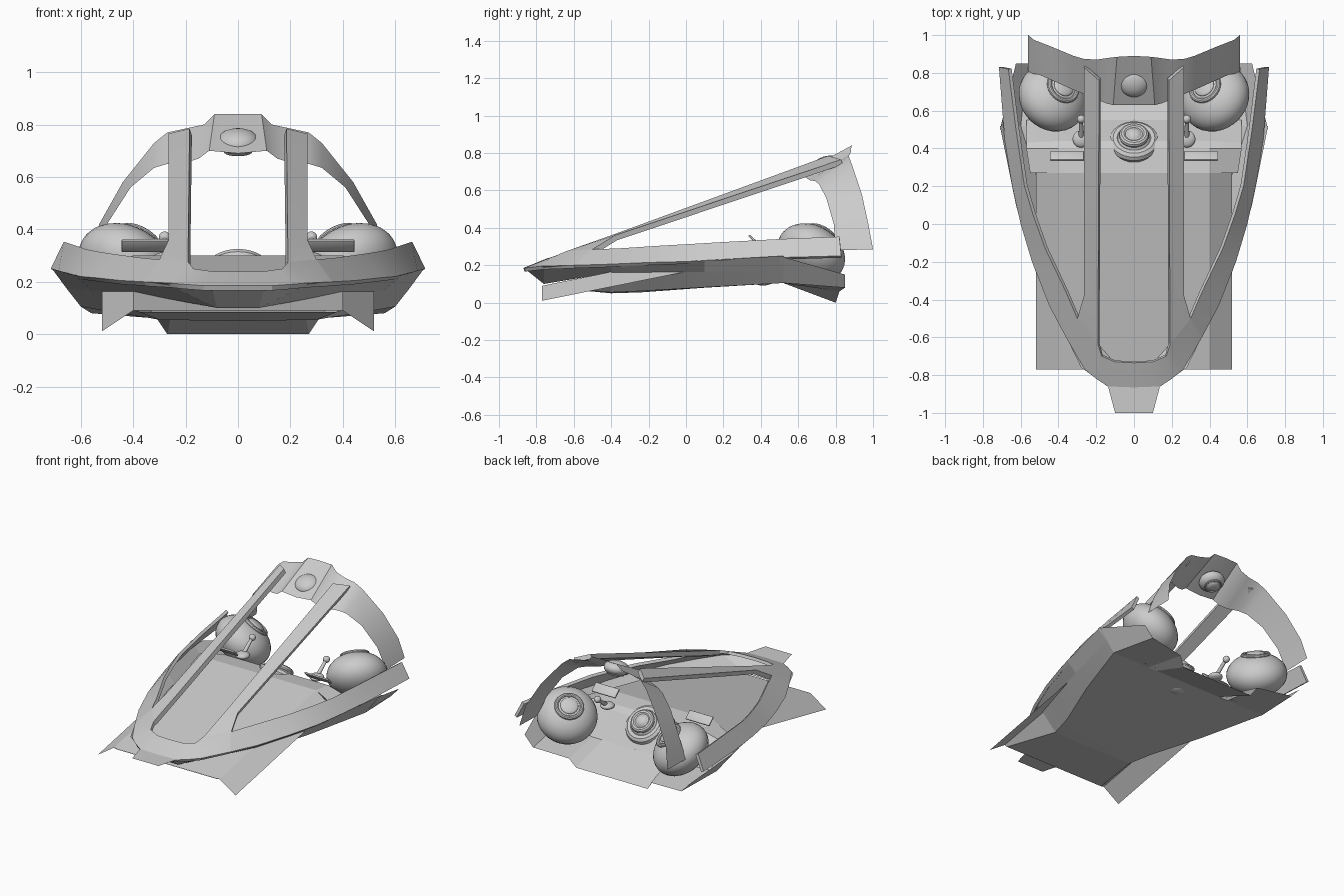
import bpy, bmesh
from mathutils import Vector

if "Cube" in bpy.data.objects:
    bpy.data.objects.remove(bpy.data.objects["Cube"], do_unlink=True)

grey = bpy.data.materials.new("light_grey")
grey.use_nodes = True
COLOUR = (0.6, 0.6, 0.6, 1)
grey.diffuse_color = COLOUR
grey.node_tree.nodes["Principled BSDF"].inputs["Base Color"].default_value = COLOUR


def finish(obj, name, angle=0.6):
    """Name, colour and shade one part, with its modifiers applied first."""
    obj.name = obj.data.name = name
    obj.data.materials.clear()
    obj.data.materials.append(grey)
    bpy.ops.object.select_all(action="DESELECT")
    obj.select_set(True)
    bpy.context.view_layer.objects.active = obj
    for modifier in list(obj.modifiers):
        bpy.ops.object.modifier_apply(modifier=modifier.name)
    bpy.ops.object.shade_smooth_by_angle(angle=angle)
    return obj


def loft(name, rows, facing=1, thickness=0.0, angle=0.5):
    """Skin rows of points on the left half, then mirror across x."""
    bm = bmesh.new()
    grid = [[bm.verts.new(p) for p in row] for row in rows]
    for low, high in zip(grid, grid[1:]):
        for i in range(len(low) - 1):
            face = bm.faces.new((low[i], low[i + 1], high[i + 1], high[i]))
            face.normal_update()
            if face.normal.z * facing < 0:
                face.normal_flip()
    mesh = bpy.data.meshes.new(name)
    bm.to_mesh(mesh)
    bm.free()
    obj = bpy.data.objects.new(name, mesh)
    bpy.context.collection.objects.link(obj)
    mirror = obj.modifiers.new("mirror", "MIRROR")
    mirror.merge_threshold = 0.001
    if thickness:
        solid = obj.modifiers.new("thickness", "SOLIDIFY")
        solid.thickness = thickness
        solid.offset = -1
    return finish(obj, name, angle)


def aimed(aim):
    return Vector(aim).to_track_quat("Z", "Y").to_euler()


def ball(name, centre, radius, scale=(1, 1, 1), aim=(0, 0, 1)):
    bpy.ops.mesh.primitive_uv_sphere_add(segments=32, ring_count=16, radius=radius,
                                         location=centre, rotation=aimed(aim))
    bpy.context.object.scale = scale
    return finish(bpy.context.object, name)


def ring(name, centre, aim, major, minor):
    bpy.ops.mesh.primitive_torus_add(major_radius=major, minor_radius=minor, major_segments=32,
                                     minor_segments=10, location=centre, rotation=aimed(aim))
    return finish(bpy.context.object, name)


def rod(name, start, end, r_start, r_end):
    start, end = Vector(start), Vector(end)
    bpy.ops.mesh.primitive_cone_add(vertices=16, radius1=r_start, radius2=r_end,
                                    depth=(end - start).length, location=(start + end) / 2,
                                    rotation=aimed(end - start))
    return finish(bpy.context.object, name)


def pod(name, centre, radius, squash, aim, ring_radius):
    """Squashed round pod with a ringed port on one side."""
    aim = Vector(aim).normalized()
    port = Vector(centre) + aim * squash * (radius ** 2 - ring_radius ** 2) ** 0.5
    ball(name, centre, radius, (1, 1, squash), aim)
    ring(name + "_ring", port, aim, ring_radius, radius * 0.07)
    ball(name + "_lens", port + aim * radius * 0.04, ring_radius * 0.7, (1, 1, 0.3), aim)


# Nose cowl, canopy rail and side rim share their meeting points
window_corner = (.19, -.64, .275)
cut_tip = (.30, -.5, .285)
rim_start = (.36, -.6, .2)
loft("nose_cowl", [
    [(0, -.87, .185), (0, -.735, .24)],
    [(.13, -.865, .185), (.1, -.73, .24)],
    [(.2, -.82, .19), (.17, -.7, .25)],
    [(.26, -.77, .195), window_corner],
    [rim_start, cut_tip]], thickness=.02)
loft("canopy_rail", [
    [window_corner, cut_tip],
    [(.19, -.4, .36), (.265, -.38, .36)],
    [(.185, .76, .785), (.265, .83, .765)]], thickness=.03)
loft("side_rim", [
    [rim_start, cut_tip],
    [(.45, -.43, .205), (.36, -.36, .29)],
    [(.54, -.2, .215), (.47, -.13, .305)],
    [(.6, 0, .22), (.535, .05, .315)],
    [(.645, .2, .23), (.58, .2, .324)],
    [(.685, .45, .24), (.625, .5, .34)],
    [(.715, .83, .25), (.665, .82, .353)]], thickness=.02)

# Flat plate below the nose tip
loft("nose_plate", [
    [(0, -1, .187), (.1, -1, .187)],
    [(0, -.85, .187), (.14, -.85, .187)]])

# Bent deck whose front corners stick out as fins
loft("deck", [
    [(0, -.77, .09), (.4, -.77, .09), (.52, -.77, .01)],
    [(0, .27, .3), (.4, .27, .3), (.52, .27, .22)]], angle=.2)

# Dashboard and the slope down to the cockpit floor
loft("dashboard", [
    [(0, .27, .3), (.4, .27, .3), (.55, .27, .22)],
    [(0, .4, .285), (.4, .4, .285), (.57, .4, .24)],
    [(0, .44, .26), (.4, .44, .26), (.57, .43, .22)],
    [(0, .55, .1), (.32, .55, .1), (.57, .55, .11)]], angle=.3)

# Lower hull: flat belly, upper walls meeting the rim, and the prow
belly = [
    (-.77, (0, .085), (.38, .085), (.4, .09)),
    (-.4, (0, .05), (.3, .055), (.4, .16)),
    (-.24, (0, .055), (.34, .062), (.455, .165)),
    (.1, (0, .08), (.47, .082), (.555, .165)),
    (.52, (0, .105), (.6, .105), (.655, .175))]
walls = [
    (-.86, (.1, .18), (.14, .185)),
    (-.76, (.08, .1), (.28, .195)),
    (-.4, (.4, .16), (.455, .205)),
    (-.24, (.455, .165), (.525, .212)),
    (.1, (.555, .165), (.625, .226)),
    (.52, (.655, .175), (.71, .25))]
for part, sections in (("hull_belly", belly), ("hull_walls", walls)):
    loft(part, [[(x, y, z) for x, z in points] for y, *points in sections], facing=-1, angle=.1)
loft("prow", [
    [(0, -.86, .18), (.1, -.86, .18)],
    [(0, -.76, .1), (.08, -.76, .1)]], facing=-1)

# Tail floor with flared side flaps
loft("tail", [
    [(0, .52, .105), (.25, .52, .105), (.32, .52, .105), (.6, .52, .105), (.71, .5, .25)],
    [(0, .8, 0), (.27, .8, 0), (.31, .82, .06), (.56, .85, .08), (.625, .85, .15)]],
    facing=-1, angle=.2)

# Rear arch: back edge paired with the lower front edge
loft("rear_arch", [
    [(0, .89, .84), (0, .63, .69)],
    [(.09, .885, .84), (.11, .63, .7)],
    [(.13, .88, .8), (.15, .64, .67)],
    [(.2, .87, .785), (.2, .66, .655)],
    [(.27, .875, .77), (.27, .69, .65)],
    [(.32, .89, .73), (.32, .71, .635)],
    [(.44, .94, .58), (.41, .75, .56)],
    [(.53, .975, .42), (.5, .79, .42)],
    [(.56, 1, .285), (.56, .8, .28)]])

# Shallow lamp under the arch
pod("arch_lamp", (0, .75, .735), .08, .6, (0, .3, -1), .05)

# Central control dial
dial_aim = Vector((0, .67, .74))
dial = Vector((0, .435, .225))
ball("dial_base", dial - dial_aim * .035, .108)
ring("dial_outer_ring", dial, dial_aim, .1, .034)
ring("dial_inner_ring", dial + dial_aim * .05, dial_aim, .06, .02)
ball("dial_knob", dial + dial_aim * .055, .042, (1, 1, .6), dial_aim)

for side, label in ((1, "left"), (-1, "right")):
    # Round pods beside the cockpit
    pod(label + "_pod", (side * .43, .67, .265), .19, .72, (side * -.45, .45, .8), .08)
    # Control levers
    foot, grip = (side * .28, .45, .29), (side * .28, .555, .37)
    ball(label + "_lever_base", foot, .045, (1, 1, .5))
    rod(label + "_lever_stick", foot, grip, .014, .01)
    ball(label + "_lever_grip", grip, .022)
    # Tilted screens on the dashboard
    bpy.ops.mesh.primitive_cube_add(size=1, location=(side * .355, .36, .338), rotation=(-.75, 0, 0))
    screen = bpy.context.object
    screen.scale = (.18, .065, .012)
    bpy.ops.object.transform_apply(location=False, rotation=False, scale=True)
    bevel = screen.modifiers.new("rounded", "BEVEL")
    bevel.width = .005
    bevel.segments = 2
    finish(screen, label + "_screen")
